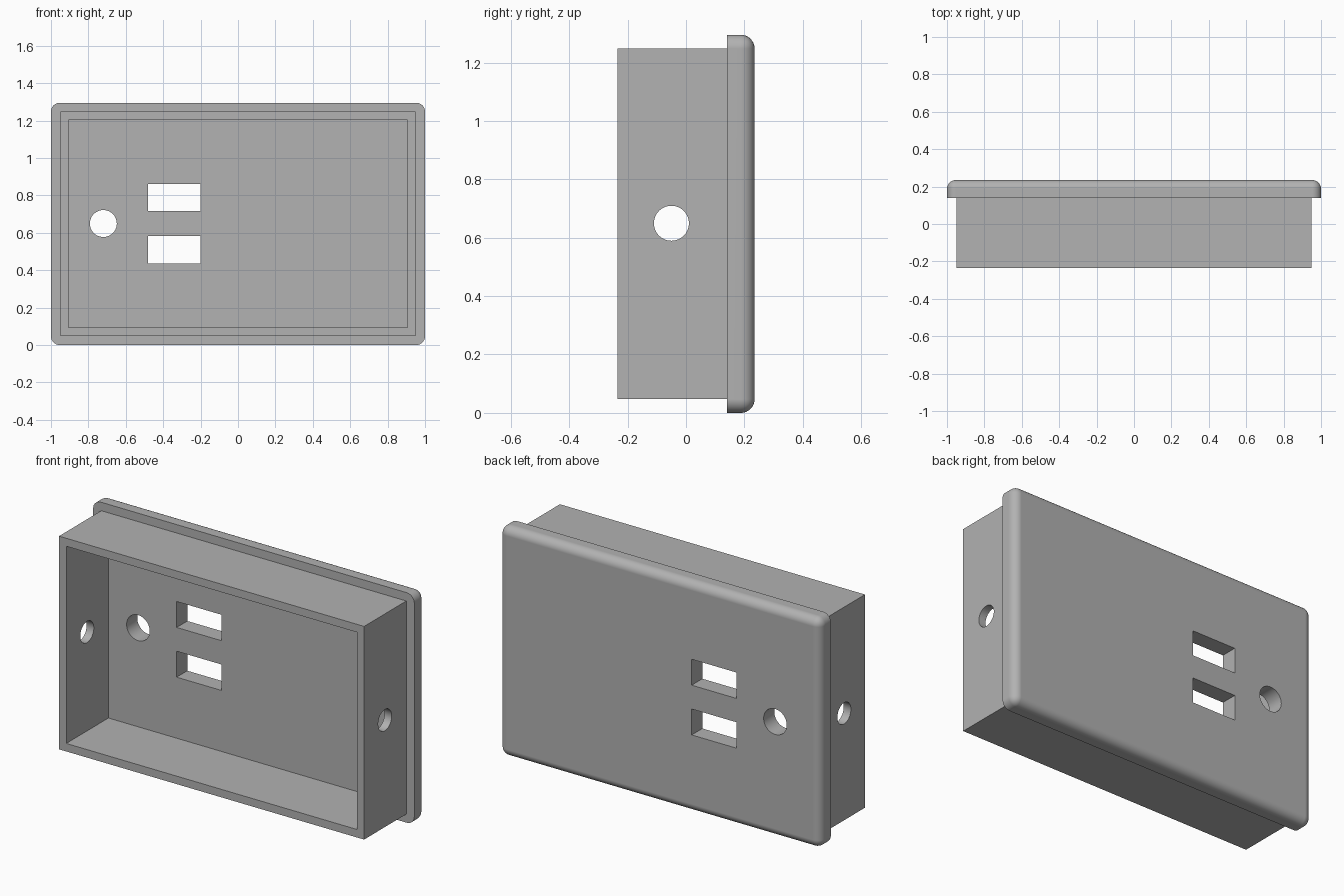
import bpy
import bmesh
from math import radians
from mathutils import Matrix

if "Cube" in bpy.data.objects:
    bpy.data.objects.remove(bpy.data.objects["Cube"])

MID = 0.6475      # height of the centre line
SEAT = 0.14       # front plane of the cover plate
BACK = 0.235

grey = bpy.data.materials.new("grey plastic")
grey.use_nodes = True
colour = (0.445, 0.445, 0.445, 1)
grey.diffuse_color = colour
grey.node_tree.nodes["Principled BSDF"].inputs["Base Color"].default_value = colour


def finish(name, bm):
    mesh = bpy.data.meshes.new(name)
    bm.to_mesh(mesh)
    bm.free()
    mesh.materials.append(grey)
    obj = bpy.data.objects.new(name, mesh)
    bpy.context.collection.objects.link(obj)
    return obj


def box_mesh(x, y, z):
    """Box between the given (low, high) ranges."""
    bm = bmesh.new()
    bmesh.ops.create_cube(bm, size=1)
    for v in bm.verts:
        v.co = [r[0] if c < 0 else r[1] for c, r in zip(v.co, (x, y, z))]
    return bm


def box(name, x, y, z):
    return finish(name, box_mesh(x, y, z))


def drill(name, centre, radius, length, axis):
    """Cylinder lying along the x or y axis."""
    bm = bmesh.new()
    turn = Matrix.Rotation(radians(90), 4, "Y" if axis == "x" else "X")
    bmesh.ops.create_cone(bm, cap_ends=True, segments=48, radius1=radius,
                          radius2=radius, depth=length,
                          matrix=Matrix.Translation(centre) @ turn)
    return finish(name, bm)


# Cover plate: every edge rounded except the rim facing the front
bm = box_mesh((-1, 1), (SEAT, BACK), (0, 2 * MID))
rounded = [e for e in bm.edges if any(v.co.y > SEAT + 0.01 for v in e.verts)]
bmesh.ops.bevel(bm, geom=rounded, offset=0.047, offset_type="OFFSET",
                segments=8, profile=0.5, affect="EDGES")
case = finish("junction_case", bm)

# Box walls joined to the plate, then the cavity and openings cut away
tools = [
    ("UNION", box("walls", (-0.95, 0.95), (-BACK, 0.18), (MID - 0.6, MID + 0.6))),
    ("DIFFERENCE", box("cavity", (-0.905, 0.905), (-0.4, SEAT),
                       (MID - 0.555, MID + 0.555))),
    ("DIFFERENCE", drill("cable_holes", (0, -0.05, MID + 0.002), 0.06, 2.4, "x")),
    ("DIFFERENCE", drill("plate_hole", (-0.72, 0.19, MID + 0.002), 0.072, 0.4, "y")),
]
for low in (0.436, 0.716):
    tools.append(("DIFFERENCE", box("slot", (-0.48, -0.2), (0, 0.4),
                                    (low, low + 0.146))))

for operation, tool in tools:
    tool.hide_render = True
    mod = case.modifiers.new(tool.name, "BOOLEAN")
    mod.operation = operation
    mod.solver = "EXACT"
    mod.object = tool

# Bake the cuts and discard the cutters
bpy.context.view_layer.update()
baked = bpy.data.meshes.new_from_object(
    case.evaluated_get(bpy.context.evaluated_depsgraph_get()))
case.modifiers.clear()
case.data = baked
for _, tool in tools:
    bpy.data.objects.remove(tool)

# Smooth rounds and holes, flat panels
bpy.ops.object.select_all(action="DESELECT")
case.select_set(True)
bpy.context.view_layer.objects.active = case
bpy.ops.object.shade_smooth_by_angle(angle=radians(30))
weighted = case.modifiers.new("flat_panels", "WEIGHTED_NORMAL")
weighted.keep_sharp = True
